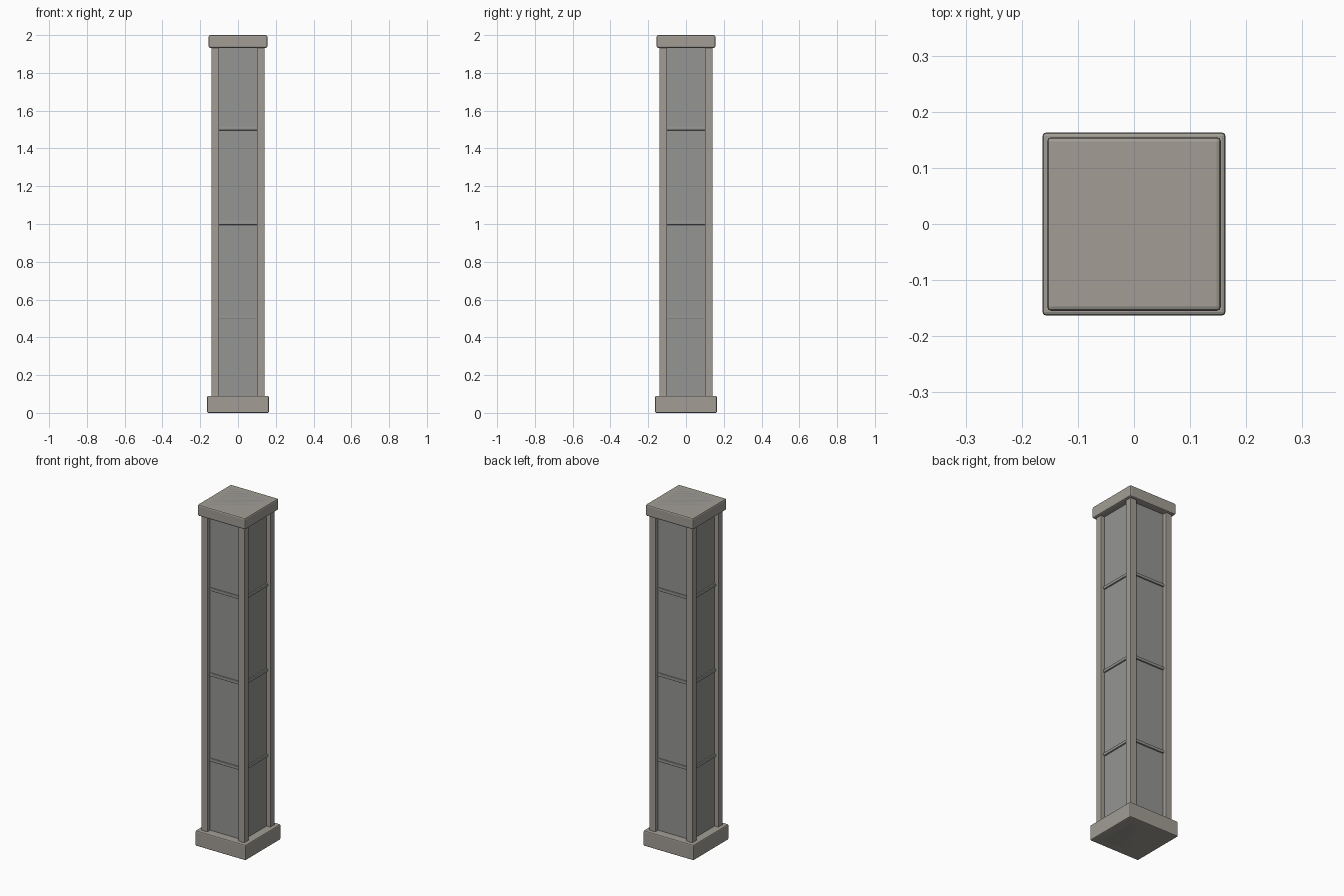
import bpy
import bmesh

if "Cube" in bpy.data.objects:
    bpy.data.objects.remove(bpy.data.objects["Cube"])


def material(name, color):
    mat = bpy.data.materials.new(name)
    mat.diffuse_color = color
    mat.use_nodes = True
    mat.node_tree.nodes["Principled BSDF"].inputs["Base Color"].default_value = mat.diffuse_color
    return mat


frame_mat = material("warm_stone", (0.36, 0.34, 0.30, 1))
panel_mat = material("grey_panel", (0.30, 0.30, 0.29, 1))


def box(name, lo, hi, mat, bevel=0.0):
    """Box between two corners, with optional rounded edges."""
    mesh = bpy.data.meshes.new(name)
    bm = bmesh.new()
    bmesh.ops.create_cube(bm, size=1)
    for v in bm.verts:
        v.co = [(a + b) / 2 + c * (b - a) for a, b, c in zip(lo, hi, v.co)]
    if bevel:
        bmesh.ops.bevel(bm, geom=bm.edges[:], offset=bevel, segments=2,
                        profile=0.5, affect='EDGES')
    bm.to_mesh(mesh)
    bm.free()
    mesh.materials.append(mat)
    obj = bpy.data.objects.new(name, mesh)
    bpy.context.collection.objects.link(obj)
    return obj


# Plinth and cap
box("base", (-0.163, -0.163, 0), (0.163, 0.163, 0.09), frame_mat, 0.006)
box("cap", (-0.155, -0.155, 1.933), (0.155, 0.155, 2.0), frame_mat, 0.008)

# Recessed panels: one full-height core
box("core", (-0.115, -0.115, 0), (0.115, 0.115, 2.0), panel_mat)

# Corner posts
for sx in (-1, 1):
    for sy in (-1, 1):
        cx, cy = sx * 0.12, sy * 0.12
        box("corner_post", (cx - 0.02, cy - 0.02, 0.05),
            (cx + 0.02, cy + 0.02, 1.96), frame_mat, 0.003)

# Thin horizontal rails on every side
for z in (0.505, 1.005, 1.505):
    for s in (-1, 1):
        y = s * 0.115
        box("rail_y", (-0.105, y - 0.008, z - 0.009),
            (0.105, y + 0.008, z + 0.009), panel_mat, 0.004)
        box("rail_x", (y - 0.008, -0.105, z - 0.009),
            (y + 0.008, 0.105, z + 0.009), panel_mat, 0.004)
